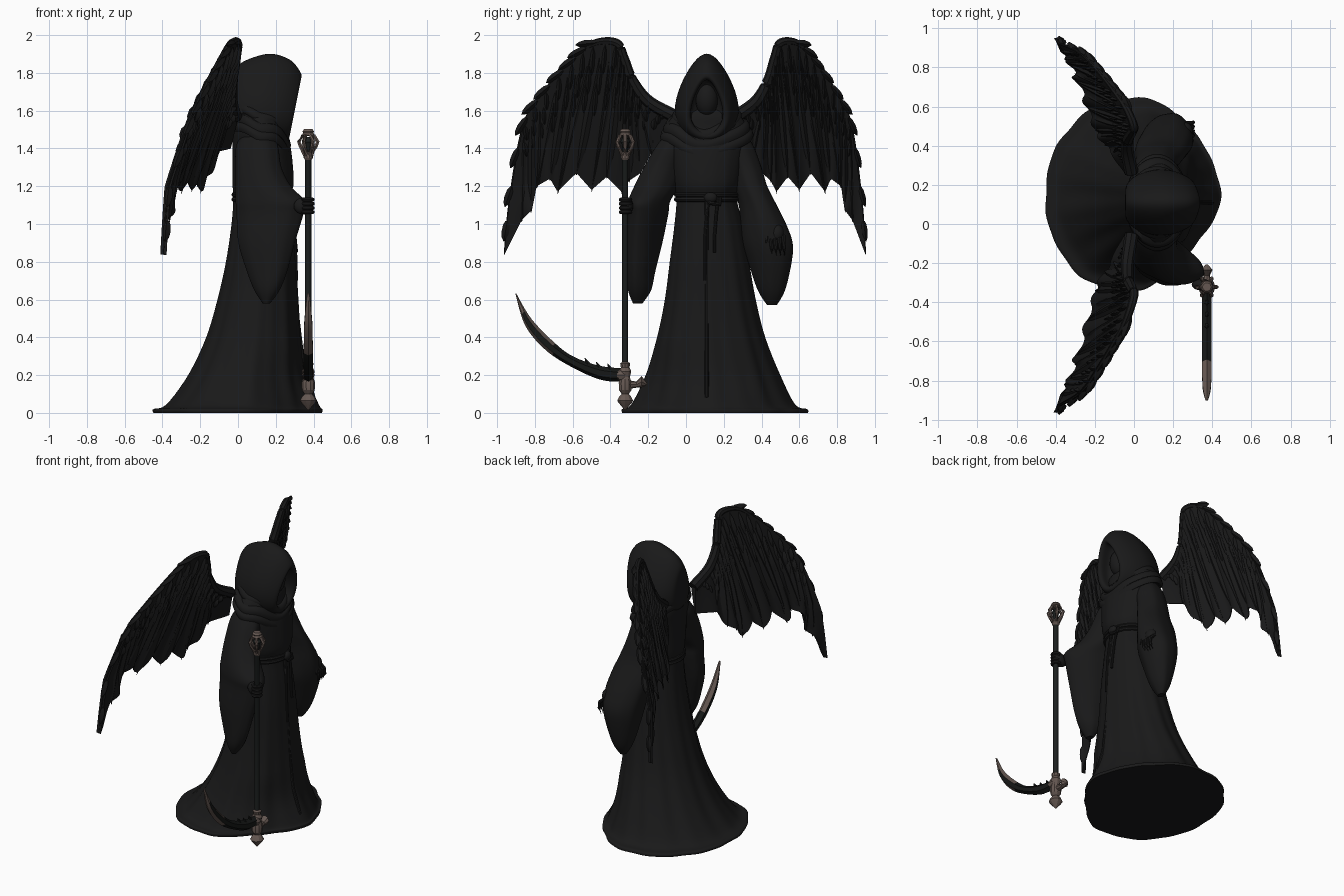
import bpy, bmesh, math
from mathutils import Vector as V

if "Cube" in bpy.data.objects:
    bpy.data.objects.remove(bpy.data.objects["Cube"])

def material(name, r, g, b):
    m = bpy.data.materials.new(name)
    m.diffuse_color = (r, g, b, 1)
    m.use_nodes = True
    m.node_tree.nodes["Principled BSDF"].inputs["Base Color"].default_value = m.diffuse_color
    return m

CLOTH = material("black cloth", .0098, .0098, .01)
WING = material("wing black", .0095, .0095, .0098)
SHAFT = material("dark steel", .012, .0145, .014)
BLADE = material("blade black", .008, .009, .0085)
BRONZE = material("worn bronze", .13, .097, .084)

def sample(rows, n):
    """Catmull-Rom sampling of a table of rows."""
    out = []
    for i in range(n):
        f = i / (n - 1) * (len(rows) - 1)
        k = min(int(f), len(rows) - 2)
        t = f - k
        a, b, c, d = (rows[max(0, min(len(rows) - 1, k + j))] for j in (-1, 0, 1, 2))
        out.append([.5 * (2 * q + (r - p) * t + (2 * p - 5 * q + 4 * r - s) * t * t
                          + (3 * q - p - 3 * r + s) * t ** 3) for p, q, r, s in zip(a, b, c, d)])
    return out

class Part:
    def __init__(self, name, *mats):
        self.name, self.mats, self.bm = name, mats, bmesh.new()

    def loft(self, rings, cap=True, wrap=False):
        vs = [[self.bm.verts.new(p) for p in r] for r in rings]
        n = len(vs[0])
        for k in range(len(vs) if wrap else len(vs) - 1):
            a, b = vs[k], vs[(k + 1) % len(vs)]
            for i in range(n):
                j = (i + 1) % n
                self.bm.faces.new((a[i], a[j], b[j], b[i]))
        if cap and not wrap:
            self.bm.faces.new(vs[0][::-1])
            self.bm.faces.new(vs[-1])

    def tube(self, pts, radii, n=8, wrap=False):
        pts = [V(p) for p in pts]
        m, rings = len(pts), []
        for i, p in enumerate(pts):
            t = (pts[(i + 1) % m] - pts[i - 1]) if wrap else (pts[min(i + 1, m - 1)] - pts[max(i - 1, 0)])
            ref = V((0, 0, 1)) if abs(t.normalized().z) < .9 or wrap else V((1, 0, 0))
            a = t.cross(ref).normalized()
            b = a.cross(t).normalized()
            r = radii if isinstance(radii, float) else radii[i]
            rings.append([p + (a * math.cos(q) + b * math.sin(q)) * r
                          for q in (math.tau * k / n for k in range(n))])
        self.loft(rings, wrap=wrap)

    def lathe(self, x, y, prof, n=16):
        self.loft([[(x + r * math.cos(math.tau * k / n), y + r * math.sin(math.tau * k / n), z)
                    for k in range(n)] for r, z in prof])

    def ball(self, c, s, n=16):
        prof = [(math.sin(math.pi * (i + .1) / 10.2), -math.cos(math.pi * (i + .1) / 10.2)) for i in range(11)]
        self.loft([[(c[0] + s[0] * r * math.cos(math.tau * k / n), c[1] + s[1] * r * math.sin(math.tau * k / n),
                     c[2] + s[2] * h) for k in range(n)] for r, h in prof])

    def done(self, angle=40, rule=None):
        bmesh.ops.recalc_face_normals(self.bm, faces=self.bm.faces)
        if rule:
            for f in self.bm.faces:
                f.material_index = rule(f.calc_center_median())
        me = bpy.data.meshes.new(self.name)
        self.bm.to_mesh(me)
        ob = bpy.data.objects.new(self.name, me)
        bpy.context.collection.objects.link(ob)
        for m in self.mats:
            me.materials.append(m)
        bpy.ops.object.select_all(action='DESELECT')
        ob.select_set(True)
        bpy.context.view_layer.objects.active = ob
        bpy.ops.object.shade_smooth_by_angle(angle=math.radians(angle))

def cloth(part, table, n, rows, fold, skew=0, waves=9, hem=lambda q, z: 0):
    """Draped tube from rows of z, xmin, xmax, ymin, ymax."""
    rings = []
    for z, x0, x1, y0, y1 in sample(table, rows):
        cx, cy, rx, ry = (x0 + x1) / 2, (y0 + y1) / 2, (x1 - x0) / 2, (y1 - y0) / 2
        ring = []
        for k in range(n):
            q = math.tau * k / n
            s = 1 + fold(z) * (math.cos(waves * q + .6) + .6 * math.cos((waves * 2 - 1) * q + 2 * z) - .6) + hem(q, z)
            dx = rx * s * math.cos(q)
            ring.append((cx + dx, cy + ry * s * math.sin(q) + skew * dx, max(z, 0)))
        rings.append(ring)
    part.loft(rings)

def bump(d):
    return max(0, math.cos(d)) ** 8

# robe, with an uneven hem that is cut back at the two front corners
robe = Part("robe", CLOTH)
cloth(robe, [(0, -.45, .45, -.34, .65), (.02, -.45, .45, -.34, .645), (.045, -.38, .43, -.29, .58),
             (.2, -.265, .36, -.21, .5), (.4, -.17, .33, -.15, .42), (.6, -.11, .315, -.11, .37),
             (.8, -.065, .305, -.085, .335), (1, -.035, .29, -.06, .3), (1.14, -.025, .275, -.05, .27),
             (1.22, -.03, .295, -.07, .29), (1.4, -.03, .28, -.1, .32), (1.5, -.03, .25, -.11, .33),
             (1.58, 0, .24, -.06, .28), (1.62, .05, .2, .02, .2)], 120, 60,
      lambda z: .004 + .016 * max(0, 1 - z / 1.2) * min(1, .25 + z * 5),
      hem=lambda q, z: max(0, 1 - z / .35) * (-.14 * bump(q - 5.5) - .07 * bump(q - .7) + .04 * bump(q - 4)))
robe.done(50)

# wide sleeves
s = Part("staff_arm_sleeve", CLOTH)
cloth(s, [(1.5, .05, .16, -.08, .02), (1.42, -.01, .21, -.15, .05), (1.3, -.015, .23, -.22, 0),
          (1.2, -.015, .28, -.27, -.04), (1.12, -.015, .355, -.3, -.09), (1.05, -.01, .345, -.3, -.1),
          (.9, .0, .3, -.31, -.13), (.75, .045, .26, -.31, -.165), (.65, .085, .22, -.305, -.185),
          (.58, .13, .17, -.28, -.23)], 48, 36, lambda z: .015, -.22, 5)
s.done(50)
s = Part("free_arm_sleeve", CLOTH)
cloth(s, [(1.5, .05, .16, .2, .3), (1.42, 0, .2, .17, .355), (1.3, 0, .22, .22, .4), (1.2, 0, .25, .25, .43),
          (1.1, 0, .28, .28, .48), (1, .02, .3, .29, .53), (.9, .04, .3, .3, .565), (.8, .06, .28, .33, .56),
          (.65, .1, .23, .38, .525), (.57, .14, .18, .43, .48)], 48, 36, lambda z: .015, .1, 5)
s.done(50)

# hood sections: x, top, bottom, half width; rim turns inward to a recess
hood = Part("hood", CLOTH)
rings = []
for x, top, bot, hw in sample([(-.045, 1.74, 1.56, .03), (-.038, 1.79, 1.5, .085), (.01, 1.85, 1.46, .13),
                               (.09, 1.89, 1.44, .155), (.16, 1.9, 1.43, .16), (.24, 1.865, 1.43, .145),
                               (.3, 1.795, 1.45, .11), (.293, 1.765, 1.48, .082), (.235, 1.755, 1.5, .078),
                               (.21, 1.7, 1.56, .04)], 37):
    m, h = (top + bot) / 2, (top - bot) / 2
    tilt = .2 * max(0, min(1, x / .25))
    rings.append([(x + tilt * h * math.cos(q), .11 + hw * math.sin(q) * (1 - .35 * math.cos(q)), m + h * math.cos(q))
                  for q in (math.tau * k / 40 for k in range(40))])
hood.loft(rings)
hood.done(50)
face = Part("shaded_face", CLOTH)
face.ball((.215, .11, 1.66), (.06, .06, .09))
face.done()

# layered cowl over the shoulders, dipping to a point in front
cowl = Part("shoulder_cowl", CLOTH)
rings = []
for rx, ry, z in ((.1, .11, 1.61), (.14, .165, 1.6), (.155, .185, 1.575), (.15, .185, 1.55), (.14, .18, 1.545),
                  (.157, .215, 1.54), (.163, .23, 1.515), (.155, .228, 1.495), (.145, .215, 1.5),
                  (.158, .24, 1.49), (.162, .248, 1.465), (.15, .24, 1.445), (.1, .19, 1.46)):
    ring = []
    for k in range(64):
        q = math.tau * k / 64
        c = math.cos(q)
        ring.append((.118 + rx * c, .11 + ry * math.sin(q), z - .03 * c + .025 * max(0, -c) - .07 * max(0, c) ** 4
                     + .006 * math.sin(5 * q)))
    rings.append(ring)
cowl.loft(rings)
cowl.done(60)

# rope belt with knot and hanging cords
belt = Part("rope_belt", CLOTH)
for z in (1.13, 1.155):
    belt.tube([(.127 + .149 * math.cos(q), .11 + .161 * math.sin(q), z) for q in
               (math.tau * k / 48 for k in range(48))], .013, 8, True)
belt.ball((.285, .13, 1.14), (.022, .035, .028))
belt.tube([(.28, .1, 1.15), (.295, .13, 1.11), (.29, .18, 1.105), (.28, .18, 1.14)], .011)
for y, end in ((.1, .7), (.15, .85)):
    belt.tube([(.28, y + .02, 1.13), (.293, y + .01, 1.05), (.303, y, .92), (.31, y, end)], .008)
belt.done()
seam = Part("robe_front_seam", CLOTH)
seam.tube([(.28, .11, 1.12), (.297, .11, .8), (.315, .11, .5), (.345, .11, .25), (.4, .11, .08)], .011)
seam.done()

# hands
hand = Part("gripping_hand", CLOTH)
hand.ball((.345, -.31, 1.095), (.05, .03, .045))
for i in range(4):
    hand.tube([(.37 + .025 * math.cos(q), -.32 + .025 * math.sin(q), 1.063 + .022 * i) for q in
               (math.tau * k / 12 for k in range(12))], .011, 8, True)
hand.done()
hand = Part("open_hand", CLOTH)
hand.ball((.26, .48, .95), (.04, .04, .05))
for i in range(4):
    y = .45 + .022 * i
    hand.tube([(.265, y, .94), (.3, y, .91), (.303, y + .004, .87), (.285, y + .006, .835)],
              [.011, .011, .009, .003])
hand.tube([(.255, .45, .96), (.295, .43, .94), (.305, .425, .9)], [.012, .01, .003])
hand.done()

# scythe
SX, SY = .372, -.322
staff = Part("scythe_shaft", SHAFT)
staff.lathe(SX, SY, [(.016, .2), (.016, 1.42), (.026, 1.435), (.01, 1.46)])
staff.done()
orn = Part("scythe_ornaments", BRONZE)
orn.lathe(SX, SY, [(.003, .015), (.038, .055), (.044, .065), (.034, .085), (.02, .1), (.034, .12), (.036, .16),
                   (.026, .19), (.034, .22), (.024, .24), (.028, .262), (.016, .27)], 10)
orn.lathe(SX, SY, [(.018, 1.34), (.024, 1.35), (.024, 1.365), (.018, 1.38)], 10)
orn.lathe(SX, SY, [(.02, 1.465), (.034, 1.472), (.026, 1.482), (.031, 1.49), (.022, 1.502)], 10)
for k in range(6):
    c, d = math.cos(math.tau * k / 6), math.sin(math.tau * k / 6)
    orn.tube([(SX + r * c, SY + r * d, z) for r, z in ((.018, 1.365), (.04, 1.41), (.05, 1.435), (.028, 1.47))], .011, 6)
orn.tube([(SX, SY, .15), (SX, -.26, .15), (SX, -.235, .165), (SX, -.21, .15)], [.026, .016, .03, .008])
orn.tube([(SX, SY, .2), (SX, -.345, .2), (SX, -.365, .2)], [.03, .034, .028])
orn.done(25)
blade = Part("scythe_blade", BLADE, BRONZE)
rings = []
for ya, za, yb, zb, w in sample([(-.33, .235, -.33, .165, .024), (-.46, .25, -.45, .175, .025),
                                 (-.6, .3, -.6, .24, .025), (-.7, .375, -.74, .33, .024),
                                 (-.82, .5, -.85, .46, .021), (-.9, .635, -.903, .63, .006)], 30):
    ring = []
    for t, o in ((0, 0), (.3, 1), (.75, 1), (1, 0), (.75, -1), (.3, -1)):
        ring.append((SX + o * w, ya + (yb - ya) * t, za + (zb - za) * t))
    rings.append(ring)
blade.loft(rings)
for y, z in ((-.4, .245), (-.46, .255), (-.52, .275)):
    blade.tube([(SX, y, z - .015), (SX, y - .015, z + .015)], [.014, .002], 6)
blade.done(25, lambda c: 1 if c.y < -.7 and abs(c.x - SX) < .016 else 0)

# wings, drawn as outward distance a and height z on a backswept surface
TOP = sample([(.06, 1.57), (.2, 1.65), (.285, 1.76), (.33, 1.88), (.37, 1.96), (.49, 1.955), (.6, 1.865),
              (.74, 1.71), (.855, 1.53), (.93, 1.15), (.963, .84)], 81)
LOW = [(.04, 1.4), (.18, 1.38), (.24, 1.27), (.3, 1.23), (.34, 1.17), (.42, 1.25), (.5, 1.18), (.58, 1.27),
       (.68, 1.17), (.72, 1.24), (.79, 1.2), (.82, 1.07), (.87, 1.02), (.962, .836)]

def low(u):
    f = u * (len(LOW) - 1)
    k = min(int(f), len(LOW) - 2)
    return [p + (q - p) * (f - k) for p, q in zip(LOW[k], LOW[k + 1])]

def make_wing(name, place):
    wing = Part(name, WING)
    rings = []
    # scalloped web
    for i, (a, z) in enumerate(TOP):
        b, c = low(i / 80)
        wave = .012 * math.cos(i / 80 * math.tau * 7)
        path = [(a + (b - a) * v / 8, z + (c - z) * v / 8, v / 8) for v in range(9)]
        rings.append([place(p, q, wave * v + .014 * (1.2 - v)) for p, q, v in path]
                     + [place(p, q, wave * v - .014 * (1.2 - v)) for p, q, v in path[::-1]])
    wing.loft(rings)
    # arm bone
    wing.tube([place(a, z, 0) for a, z in TOP], [.036 - .034 * i / 80 for i in range(81)])

    def feather(a, z, b, c, w, th, off=0.0):
        l = math.hypot(b - a, c - z)
        na, nz = -(c - z) / l, (b - a) / l
        rs = []
        for t, k in ((0, .45), (.2, .9), (.55, 1), (.82, .7), (1, .05)):
            p, q, h = a + (b - a) * t, z + (c - z) * t, w * k
            rs.append([place(p + na * h, q + nz * h, off), place(p, q, off + th * k),
                       place(p - na * h, q - nz * h, off), place(p, q, off - th * k)])
        wing.loft(rs)
    # long flight feathers
    for start, tips in ((14, LOW[1:4]), (24, LOW[4:7]), (34, LOW[6:9]), (46, LOW[8:11]), (58, LOW[10:13])):
        for j, (b, c) in enumerate(tips):
            a, z = TOP[start + 3 * j]
            feather(a, z, b, c - .01, .03, .022)
    # short covert rows following the arm
    for row in range(3):
        for i in range(4 + row, 66, 4):
            a, z = TOP[i]
            b, c = low(i / 80)
            s0, s1 = .02 + .13 * row, .25 + .14 * row
            feather(a + (b - a) * s0, z + (c - z) * s0, a + (b - a) * s1, z + (c - z) * s1,
                    .022, .036 - .005 * row)
    # jagged leading edge, with forward-standing feather tips
    for i in range(39, 76, 4):
        a, z = TOP[i]
        d = V((TOP[i + 2][0] - TOP[i - 2][0], TOP[i + 2][1] - TOP[i - 2][1])).normalized()
        b, c = a + .11 * d.x - .02 * d.y, z + .11 * d.y + .02 * d.x
        feather(a, z, min(b, .965), min(c, 1.99), .02, .02, .012)
    wing.done(30)

def sweep_x(a, z):
    return -.04 - .3 * (a - .5) - .27 * (1.96 - max(z, 1.2)) + .03 * min(0, z - 1.2)

make_wing("staff_side_wing", lambda a, z, o: V((sweep_x(a, z) + o, -a, z)))
make_wing("free_side_wing", lambda a, z, o: V((sweep_x(a, z) + o, .22 + .76 * a, z)))
